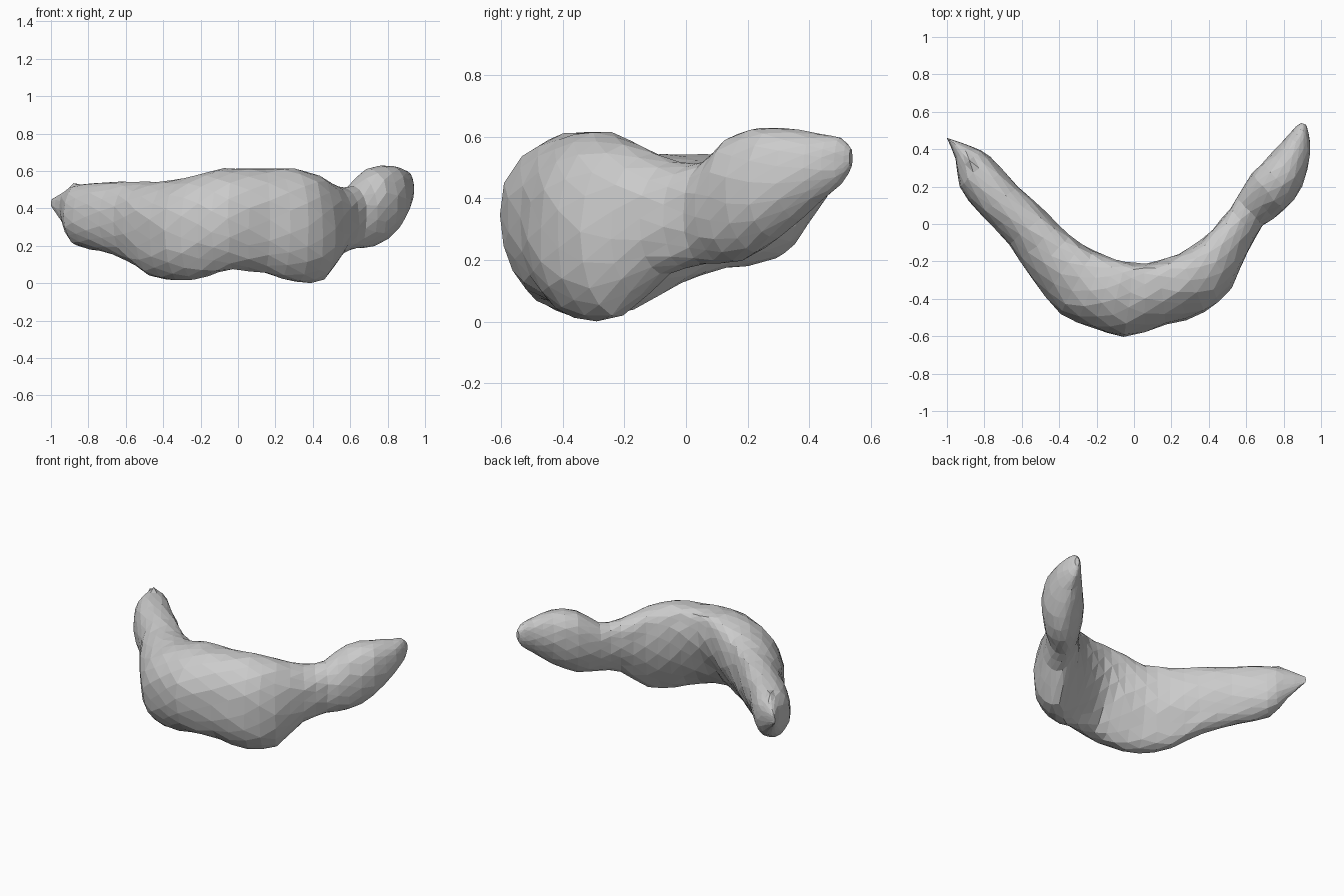
import bpy, bmesh, math, random
from mathutils import Vector

cube = bpy.data.objects.get("Cube")
if cube:
    bpy.data.objects.remove(cube, do_unlink=True)

random.seed(4)
SIDES = 18   # points around each cross-section
STEPS = 2    # rings per station

# Stations along the crescent: outer x, outer y, inner x, inner y, bottom z, top z
stations = [Vector(s) for s in (
    (-1.0, .46, -.985, .455, .405, .45),
    (-.955, .35, -.86, .41, .30, .50),
    (-.93, .20, -.77, .36, .20, .53),
    (-.82, .05, -.62, .20, .17, .54),
    (-.67, -.11, -.47, .06, .12, .54),
    (-.55, -.29, -.34, -.06, .035, .545),
    (-.39, -.48, -.22, -.14, .015, .56),
    (-.22, -.555, -.10, -.19, .035, .60),
    (-.05, -.60, 0, -.21, .07, .615),
    (.17, -.54, .12, -.20, .055, .615),
    (.38, -.475, .24, -.16, .003, .615),
    (.52, -.34, .36, -.08, .015, .575),
    (.61, -.15, .47, .03, .15, .52),
    (.69, -.01, .55, .14, .185, .52),
    (.80, .07, .63, .27, .195, .615),
    (.90, .20, .74, .38, .27, .63),
    (.94, .38, .82, .47, .385, .61),
    (.935, .48, .865, .52, .445, .595),
    (.92, .53, .895, .54, .50, .56))]


def blend(i, t):
    """Smooth interpolation between station i and the next one."""
    last = len(stations) - 1
    a, b, c, d = (stations[min(max(i + k, 0), last)] for k in (-1, 0, 1, 2))
    return b + (c - a) * (t / 2) + (a * 2 - b * 5 + c * 4 - d) * (t * t / 2) \
        + (b * 3 - a - c * 3 + d) * (t ** 3 / 2)


def ring(bm, s, turn):
    """One rounded cross-section; near the middle its crest leans inwards
    over a slightly hollow inner wall."""
    ox, oy, ix, iy, low, high = s
    lean = max(0, 1 - abs(ox + ix) / 2)
    size = (high - low) / 2
    verts = []
    for k in range(SIDES):
        a = math.tau * (k + turn) / SIDES
        h = math.copysign(abs(math.sin(a)) ** .9, math.sin(a))
        power = 1 + lean * (.8 * max(h, 0) + .25 * min(h, 0))
        u = ((1 + math.cos(a)) / 2) ** power
        rise = .4 * lean * (1 - u) * (1 - h * h)
        if math.cos(a) < 0 and h < 0:
            u += .4 * lean * h * h * (1 - h * h)
        p = Vector((ix + (ox - ix) * u, iy + (oy - iy) * u,
                    (low + high) / 2 + (h + rise) * size))
        p += Vector([random.uniform(-.02, .02) * size for _ in range(3)])
        p.z = max(p.z, 0)
        verts.append(bm.verts.new(p))
    return verts


# Curved body lofted through the stations, alternate rings turned half a step
bm = bmesh.new()
rows = [blend(i, j / STEPS) for i in range(len(stations) - 1) for j in range(STEPS)]
rows.append(stations[-1])
rings = [ring(bm, s, (n % 2) / 2) for n, s in enumerate(rows)]
for n, (r, q) in enumerate(zip(rings, rings[1:])):
    for k in range(SIDES):
        m = (k + 1) % SIDES
        if n % 2 == 0:
            bm.faces.new((r[k], r[m], q[k]))
            bm.faces.new((r[m], q[m], q[k]))
        else:
            bm.faces.new((r[k], r[m], q[m]))
            bm.faces.new((r[k], q[m], q[k]))

# End caps
for r in (rings[0], rings[-1]):
    tip = bm.verts.new(sum((v.co for v in r), Vector()) / SIDES)
    for k in range(SIDES):
        bm.faces.new((r[k], r[(k + 1) % SIDES], tip))

# Small spur beside the tapered end
spur = Vector((-.88, .34, .535))
min(bm.verts, key=lambda v: (v.co - spur).length).co = spur

bmesh.ops.recalc_face_normals(bm, faces=bm.faces)
mesh = bpy.data.meshes.new("crescent_body")
bm.to_mesh(mesh)
bm.free()

# Plain grey colour
grey = bpy.data.materials.new("light grey")
grey.use_nodes = True
colour = (.6, .6, .6, 1)
grey.diffuse_color = colour
grey.node_tree.nodes["Principled BSDF"].inputs["Base Color"].default_value = colour
mesh.materials.append(grey)

body = bpy.data.objects.new("crescent_body", mesh)
bpy.context.collection.objects.link(body)
